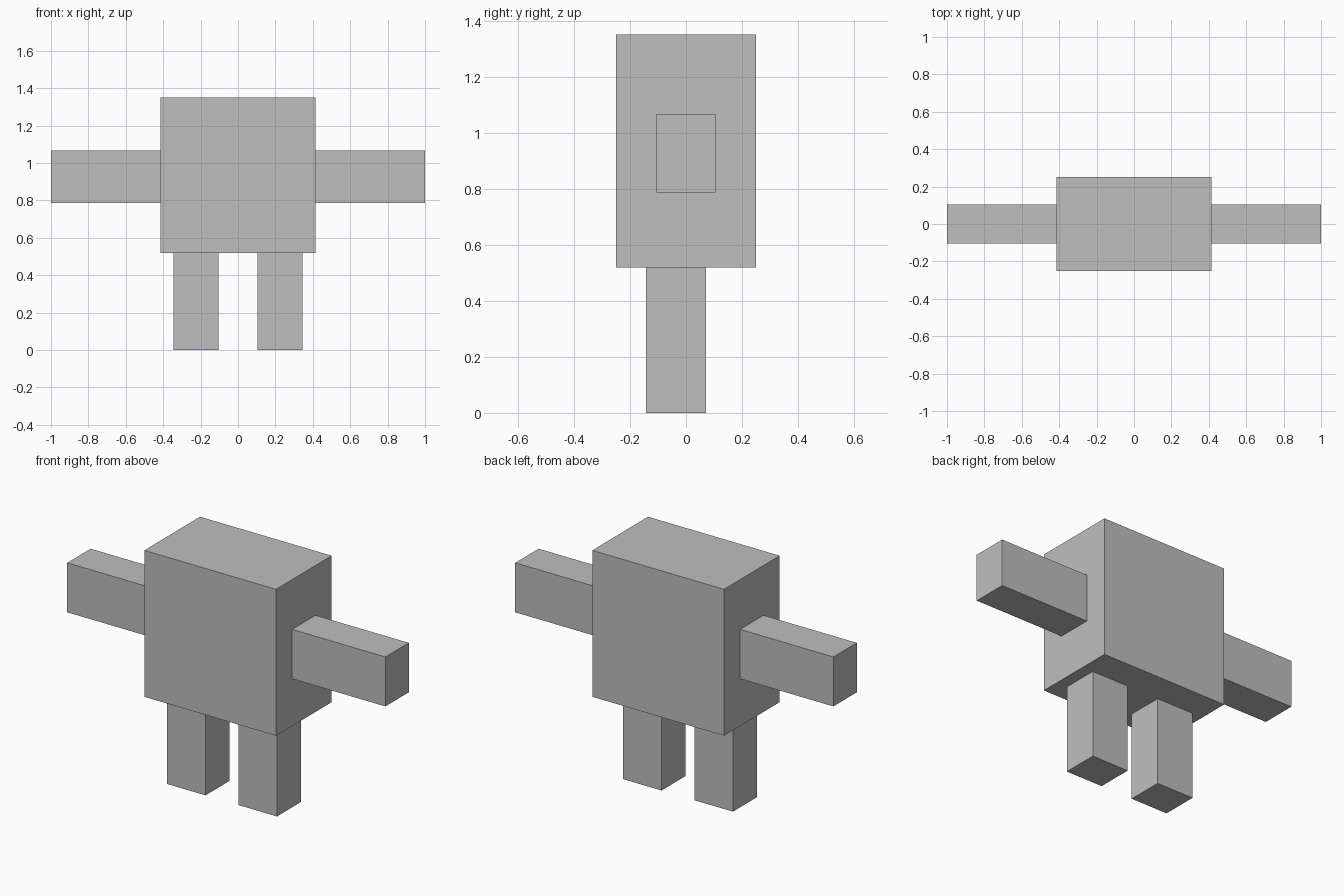
import bpy
from mathutils import Vector

# Remove the default cube only
default = bpy.data.objects.get("Cube")
if default:
    bpy.data.objects.remove(default, do_unlink=True)

# Single grey material
grey = bpy.data.materials.new("plain_grey")
grey.use_nodes = True
colour = (0.52, 0.52, 0.52, 1.0)
grey.diffuse_color = colour
grey.node_tree.nodes["Principled BSDF"].inputs["Base Color"].default_value = colour


def add_box(name, low, high):
    """Flat-faced box between two opposite corners."""
    low, high = Vector(low), Vector(high)
    bpy.ops.mesh.primitive_cube_add(size=1, location=(low + high) / 2)
    box = bpy.context.object
    box.name = name
    box.scale = high - low
    bpy.ops.object.transform_apply(location=False, rotation=False, scale=True)
    box.data.materials.append(grey)
    return box


def add_pair(name, low, high):
    """Left box at +x and its mirrored right twin."""
    add_box("left_" + name, low, high)
    add_box("right_" + name, (-high[0], low[1], low[2]), (-low[0], high[1], high[2]))


HALF_BODY = 0.414
BODY_BASE = 0.518

# Body block
add_box("body", (-HALF_BODY, -0.25, BODY_BASE), (HALF_BODY, 0.25, 1.35))

# Outstretched arms
add_pair("arm", (HALF_BODY, -0.105, 0.786), (1.0, 0.105, 1.067))

# Legs, set slightly forward
add_pair("leg", (0.104, -0.143, 0.0), (0.345, 0.071, BODY_BASE))
